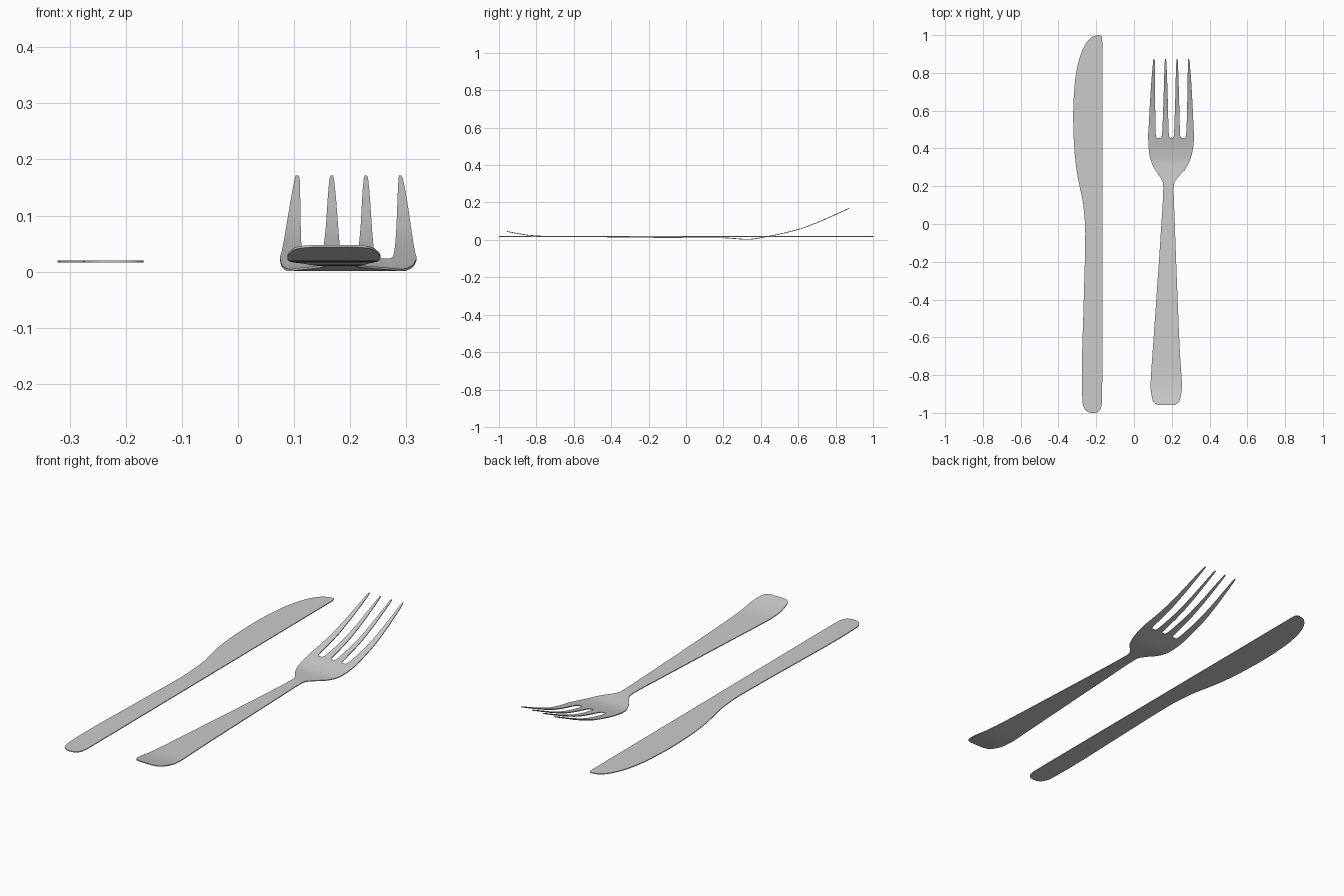
import bpy, bmesh

if "Cube" in bpy.data.objects:
    bpy.data.objects.remove(bpy.data.objects["Cube"])

THICK = 0.004


def smooth(keys, y, k):
    """Monotone cubic interpolation of column k of keys at y."""
    n = len(keys)
    d = [(keys[i + 1][k] - keys[i][k]) / (keys[i + 1][0] - keys[i][0]) for i in range(n - 1)]

    def slope(i):
        if i == 0 or i == n - 1:
            return d[min(i, n - 2)]
        a, b = d[i - 1], d[i]
        return 2 * a * b / (a + b) if a * b > 0 else 0.0

    i = 0
    while i < n - 2 and y > keys[i + 1][0]:
        i += 1
    h = keys[i + 1][0] - keys[i][0]
    t = (y - keys[i][0]) / h
    return ((2*t**3 - 3*t*t + 1) * keys[i][k] + (t**3 - 2*t*t + t) * h * slope(i)
            + (3*t*t - 2*t**3) * keys[i + 1][k] + (t**3 - t*t) * h * slope(i + 1))


def rows(keys, sub):
    ys = [a[0] + (b[0] - a[0]) * j / sub for a, b in zip(keys, keys[1:]) for j in range(sub)]
    return ys + [keys[-1][0]]


def add_strip(bm, lines):
    """Bridge successive rows of points with quads."""
    vs = [[bm.verts.new(p) for p in line] for line in lines]
    for a, b in zip(vs, vs[1:]):
        for i in range(len(a) - 1):
            bm.faces.new((a[i], a[i + 1], b[i + 1], b[i]))


def finish(bm, name):
    bmesh.ops.remove_doubles(bm, verts=bm.verts, dist=1e-5)
    me = bpy.data.meshes.new(name)
    bm.to_mesh(me)
    bm.free()
    ob = bpy.data.objects.new(name, me)
    bpy.context.collection.objects.link(ob)
    m = ob.modifiers.new("thickness", 'SOLIDIFY')
    m.thickness = THICK
    m.offset = 0
    bpy.ops.object.select_all(action='DESELECT')
    ob.select_set(True)
    bpy.context.view_layer.objects.active = ob
    bpy.ops.object.modifier_apply(modifier=m.name)
    bpy.ops.object.shade_smooth_by_angle(angle=0.6)


# Knife: flat plate, rows of (y, left, right)
knife = [(-1, -.232, -.206), (-.993, -.248, -.189), (-.975, -.263, -.175),
         (-.94, -.273, -.169), (-.8, -.276, -.168), (-.4, -.266, -.168),
         (-.05, -.258, -.168), (.1, -.268, -.168), (.2, -.288, -.168),
         (.3, -.306, -.168), (.45, -.319, -.168), (.58, -.322, -.168),
         (.75, -.313, -.168), (.85, -.296, -.168), (.92, -.273, -.168),
         (.96, -.251, -.168), (.985, -.228, -.169), (.995, -.21, -.173),
         (1, -.19, -.18)]
bm = bmesh.new()
add_strip(bm, [[(smooth(knife, y, 1), y, .018), (smooth(knife, y, 2), y, .018)]
               for y in rows(knife, 4)])
finish(bm, "knife")

# Fork: side bend (y, z) and handle/head outline (y, left, right)
bend = [(-.96, .046), (-.9, .034), (-.84, .025), (-.77, .02), (-.5, .017), (0, .012),
        (.2, .011), (.25, .008), (.33, .003), (.38, .008), (.43, .017), (.5, .031),
        (.607, .058), (.71, .096), (.8, .136), (.875, .17)]
body = [(-.958, .132, .21), (-.95, .112, .23), (-.93, .098, .243), (-.86, .088, .254),
        (-.8, .09, .251), (-.7, .097, .244), (-.4, .118, .231), (0, .145, .216),
        (.19, .155, .21), (.215, .154, .212), (.25, .137, .235), (.3, .104, .278),
        (.36, .083, .304), (.41, .077, .314), (.455, .075, .318)]
# Tine edges at the root, just above the slot corners, and at the tips
root = [.075, .121, .142, .19, .205, .25, .27, .318]
tines = [(.455, *root),
         (.465, .075, .116, .147, .185, .211, .245, .275, .318),
         (.5, .077, .114, .150, .183, .213, .243, .278, .316),
         (.65, .085, .112, .156, .179, .218, .239, .282, .309),
         (.86, .101, .110, .163, .171, .224, .232, .286, .294),
         (.874, .103, .108, .165, .169, .226, .230, .287, .291)]


def zf(y):
    return smooth(bend, y, 1)


bm = bmesh.new()
lines = []
for y in rows(body, 4):
    l, r = smooth(body, y, 1), smooth(body, y, 2)
    lines.append([(l + (r - l) * (x - root[0]) / (root[-1] - root[0]), y, zf(y)) for x in root])
add_strip(bm, lines)
for k in (1, 3, 5, 7):
    add_strip(bm, [[(smooth(tines, y, k), y, zf(y)), (smooth(tines, y, k + 1), y, zf(y))]
                   for y in rows(tines, 5)])
finish(bm, "fork")
